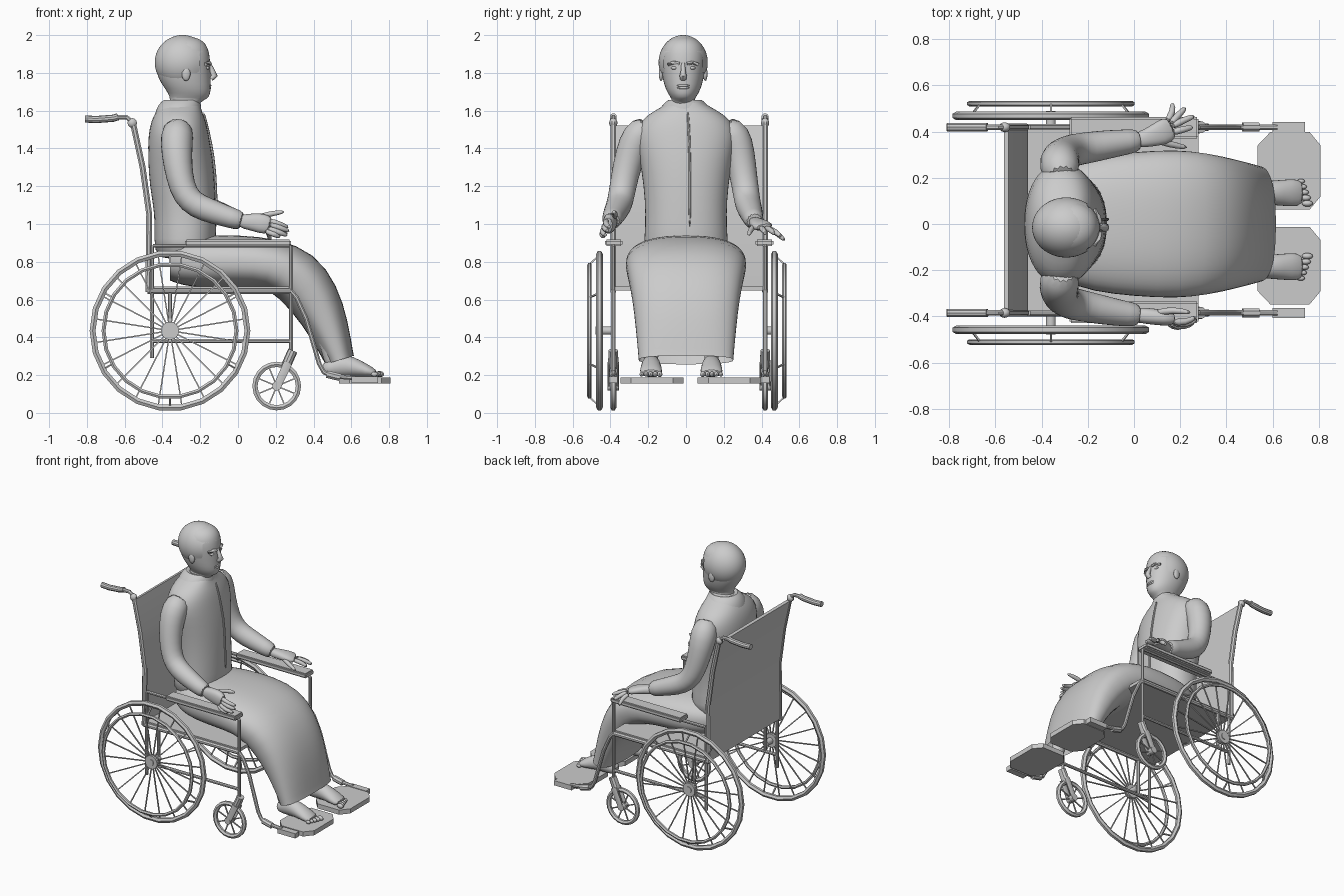
import bpy, bmesh, math
from mathutils import Vector, Matrix

CY = 0.017  # middle plane of the chair


def add_sweep(bm, path, n=8, p=2.0, axis=None, caps=True):
    """Skin rings along path points (x, y, z, half_side, half_other)."""
    pts = [Vector(q[:3]) for q in path]
    rings = []
    for i, c in enumerate(pts):
        t = axis or (pts[min(i + 1, len(pts) - 1)] - pts[max(i - 1, 0)]).normalized()
        hint = Vector((0, 1, 0)) if abs(t.y) < 0.9 else Vector((0, 0, 1))
        s = (hint - t * hint.dot(t)).normalized()
        o = t.cross(s)
        a, b = path[i][3], path[i][-1]
        ring = []
        for k in range(n):
            w = 2 * math.pi * (k + 0.5) / n
            cs, sn = math.cos(w), math.sin(w)
            u = math.copysign(abs(cs) ** (2 / p), cs) * a
            v = math.copysign(abs(sn) ** (2 / p), sn) * b
            ring.append(bm.verts.new(c + s * u + o * v))
        rings.append(ring)
    for r, q in zip(rings, rings[1:]):
        for k in range(n):
            bm.faces.new((r[k], r[(k + 1) % n], q[(k + 1) % n], q[k]))
    if caps:
        bm.faces.new(rings[0][::-1])
        bm.faces.new(rings[-1])


def add_ball(bm, c, r, seg=14):
    m = Matrix.Translation(c) @ Matrix.Diagonal((*r, 1))
    return bmesh.ops.create_uvsphere(bm, u_segments=seg, v_segments=seg // 2 + 2, radius=1, matrix=m)["verts"]


def add_box(bm, c, size):
    m = Matrix.Translation(c) @ Matrix.Diagonal((*size, 1))
    bmesh.ops.create_cube(bm, size=1, matrix=m)


def finish(name, bm, sub=0, angle=35):
    bmesh.ops.recalc_face_normals(bm, faces=bm.faces)
    me = bpy.data.meshes.new(name)
    bm.to_mesh(me)
    bm.free()
    ob = bpy.data.objects.new(name, me)
    bpy.context.collection.objects.link(ob)
    bpy.ops.object.select_all(action='DESELECT')
    ob.select_set(True)
    bpy.context.view_layer.objects.active = ob
    bpy.ops.object.shade_smooth_by_angle(angle=math.radians(angle))
    if sub:
        ob.modifiers.new("smooth", 'SUBSURF').levels = sub
        ob.modifiers["smooth"].render_levels = sub
    return ob


def sweep(name, path, n=16, p=2.0, axis=None, caps=True, sub=1):
    bm = bmesh.new()
    add_sweep(bm, path, n, p, axis, caps)
    return finish(name, bm, sub, 60)


def add_tube(bm, pts, r, n=8):
    add_sweep(bm, [(*q, r, r) for q in pts], n)


def add_ring(bm, c, R, r, seg, n=6):
    rows = []
    for i in range(seg):
        w = 2 * math.pi * i / seg
        rows.append([bm.verts.new((c[0] + math.cos(w) * (R + r * math.cos(v)), c[1] + r * math.sin(v),
                                   c[2] + math.sin(w) * (R + r * math.cos(v))))
                     for v in [2 * math.pi * (k + .5) / n for k in range(n)]])
    for i in range(seg):
        a, b = rows[i], rows[(i + 1) % seg]
        for k in range(n):
            bm.faces.new((a[k], b[k], b[(k + 1) % n], a[(k + 1) % n]))


def add_spokes(bm, c, R, count, r):
    for i in range(count):
        w = 2 * math.pi * (i + .5) / count
        add_tube(bm, [c, (c[0] + R * math.cos(w), c[1], c[2] + R * math.sin(w))], r, 4)


# Chair parts on both sides
for s in (-1, 1):
    side = "right" if s < 0 else "left"
    y = CY + s * 0.402
    # Big wheel with hand rim, spokes and hub
    wy = 0.005 + s * 0.463
    bm = bmesh.new()
    add_ring(bm, (-.36, wy, .435), .41, .018, 22)
    add_ring(bm, (-.36, wy + s * .053, .435), .352, .012, 22)
    add_spokes(bm, (-.36, wy, .435), .40, 20, .005)
    for i in range(6):  # rim brackets
        w = math.pi * (i + .5) / 3
        add_tube(bm, [(-.36 + q * math.cos(w), wy + d, .435 + q * math.sin(w)) for q, d in ((.40, 0), (.352, s * .053))], .006, 4)
    add_tube(bm, [(-.36, y, .435), (-.36, wy + s * .02, .435)], .022, 12)
    add_tube(bm, [(-.36, wy - .015, .435), (-.36, wy + .015, .435)], .048, 16)
    finish(side + "_drive_wheel", bm)
    # Caster wheel and fork
    bm = bmesh.new()
    add_ring(bm, (.205, y, .142), .115, .016, 20)
    add_spokes(bm, (.205, y, .142), .11, 8, .005)
    add_tube(bm, [(.205, y - .03, .142), (.205, y + .03, .142)], .024, 12)
    for d in (-.024, .024):
        add_sweep(bm, [(.205, y + d, .135, .006, .022), (.265, y + d, .265, .006, .025)], 8)
    add_sweep(bm, [(.25, y, .24, .03, .026), (.29, y, .33, .026, .026)], 10)
    finish(side + "_caster", bm)
    # Side frame
    bm = bmesh.new()
    add_tube(bm, [(.28, y, .32), (.28, y, .88), (.27, y, .885), (-.45, y, .885)], .011)
    add_tube(bm, [(-.455, y, .29), (-.455, y, .885)], .011)
    add_tube(bm, [(-.455, y, .38), (.28, y, .38)], .011)
    add_tube(bm, [(-.48, y, .645), (.28, y, .645)], .016)
    add_tube(bm, [(-.36, y, .38), (-.36, y, .645)], .011)
    finish(side + "_side_frame", bm)
    # Back post and push handle
    bm = bmesh.new()
    add_tube(bm, [(-.475, y, .64), (-.47, y, 1.05), (-.505, y, 1.3), (-.555, y, 1.53)], .017)
    add_ball(bm, (-.56, y, 1.535), (.026, .022, .026), 10)
    add_tube(bm, [(-.56, y, 1.54), (-.59, y, 1.565), (-.65, y, 1.565)], .013)
    add_tube(bm, [(-.635, y, 1.568), (-.66, y, 1.56), (-.75, y, 1.553), (-.81, y, 1.556)], .019, 10)
    finish(side + "_push_handle", bm)
    # Armrest pad
    bm = bmesh.new()
    add_box(bm, (0, y - s * .003, .9), (.56, .094, .034))
    bmesh.ops.bevel(bm, geom=bm.edges[:], offset=.008, segments=2, affect='EDGES')
    finish(side + "_armrest", bm)
    # Leg rest hanger
    bm = bmesh.new()
    add_tube(bm, [(.28, y, .645), (.31, y, .61), (.36, y, .50), (.43, y, .26), (.455, y, .215), (.5, y, .195), (.62, y, .185)], .013)
    add_tube(bm, [(.47, y, .205), (.54, y, .188)], .021)
    add_box(bm, (.67, y, .175), (.14, .045, .034))
    finish(side + "_leg_rest", bm)
    # Footplate with clipped corners
    bm = bmesh.new()
    fy = .025 + s * .205
    outline = [(.535, .11), (.59, .168), (.76, .168), (.808, .11), (.808, -.11), (.76, -.168), (.59, -.168), (.535, -.11)]
    f = bm.faces.new([bm.verts.new((a, fy + b, .155)) for a, b in outline])
    top = bmesh.ops.extrude_face_region(bm, geom=[f])
    bmesh.ops.translate(bm, vec=(0, 0, .033), verts=[v for v in top["geom"] if isinstance(v, bmesh.types.BMVert)])
    finish(side + "_footplate", bm, angle=20)

# Seat and back slings
bm = bmesh.new()
add_box(bm, (-.1, CY, .658), (.76, .80, .022))
finish("seat", bm)
bm = bmesh.new()
back = [(-.475, .65), (-.47, 1.05), (-.505, 1.3), (-.553, 1.52)]
add_sweep(bm, [(x, CY, z, .56, .015) for x, z in back], 4)
finish("backrest", bm)

# Lap robe
robe = [(-.36, .80, .20, .10), (-.3, .80, .25, .125), (-.18, .80, .295, .14), (0, .80, .315, .143), (.18, .79, .325, .138),
        (.31, .73, .31, .155), (.41, .60, .285, .14), (.48, .45, .268, .11), (.535, .29, .253, .08), (.538, .28, .253, .08)]
sweep("robe", [(x, 0, z, a, b) for x, z, a, b in robe], 24, 2.5, caps=False)

# Jacket body and collar
Z = Vector((0, 0, 1))
body = [(.80, -.28, .23, .16), (.92, -.28, .222, .166), (1.05, -.278, .215, .162), (1.2, -.295, .225, .175),
        (1.35, -.305, .248, .173), (1.47, -.315, .275, .162), (1.55, -.315, .24, .145), (1.6, -.312, .17, .12),
        (1.635, -.30, .10, .10), (1.66, -.285, .075, .085)]
sweep("jacket_body", [(x, 0, z, a, b) for z, x, a, b in body], 24, 2.2, Z)
collar = [(1.54, -.32, .17, .13), (1.59, -.315, .155, .125), (1.63, -.31, .12, .115), (1.665, -.295, .085, .095), (1.65, -.285, .07, .08)]
sweep("collar", [(x, -.005, z, a, b) for z, x, a, b in collar], 20, 2, Z, caps=False)
bm = bmesh.new()
add_tube(bm, [(-.185, .01, 1.6), (-.158, .015, 1.5), (-.128, .02, 1.35), (-.116, .02, 1.2), (-.112, .02, .97)], .008, 6)
finish("jacket_placket", bm, 1)

# Head and neck
head = [(1.60, -.285, .07, .075), (1.65, -.28, .068, .08), (1.66, -.262, .058, .10), (1.69, -.255, .083, .112), (1.74, -.275, .103, .132),
        (1.80, -.29, .115, .146), (1.87, -.292, .125, .147), (1.93, -.285, .115, .13), (1.97, -.28, .085, .098), (1.993, -.28, .04, .045)]
sweep("head", [(x, -.015, z, a, b) for z, x, a, b in head], 20, 2.1, Z)
bm = bmesh.new()
add_ball(bm, (-.293, -.015, 1.855), (.15, .132, .146), 28)
cut = [f for f in bm.faces for c in [f.calc_center_median()]
       if (c.x > -.2 and c.z < 1.91) or (c.x > -.26 and c.z < 1.79) or c.z < 1.735]
bmesh.ops.delete(bm, geom=cut, context='FACES')
finish("hair", bm, 1, 60)
bm = bmesh.new()
add_sweep(bm, [(-.153, -.015, 1.85, .01, .01), (-.137, -.015, 1.81, .013, .015), (-.125, -.015, 1.785, .02, .018), (-.143, -.015, 1.768, .017, .013)], 10)
for z, x in ((1.733, -.152), (1.721, -.153)):
    add_ball(bm, (x, -.015, z), (.012, .034, .008), 10)
add_ball(bm, (-.178, -.015, 1.685), (.025, .035, .02), 10)
for s in (-1, 1):
    add_ball(bm, (-.165, -.015 + s * .046, 1.826), (.014, .019, .01), 10)
    add_tube(bm, [(-.148, -.015 + s * .02, 1.848), (-.153, -.015 + s * .048, 1.855), (-.172, -.015 + s * .078, 1.845)], .01, 6)
    add_ball(bm, (-.275, -.015 + s * .117, 1.795), (.024, .012, .038), 10)
finish("face_features", bm, 0, 60)

# Sleeves
sweep("right_sleeve", [(-.31, -.19, 1.53, .07), (-.325, -.255, 1.47, .092), (-.325, -.295, 1.37, .083), (-.31, -.325, 1.25, .074), (-.28, -.342, 1.15, .072),
                       (-.22, -.355, 1.095, .07), (-.12, -.375, 1.06, .064), (-.03, -.39, 1.03, .055), (.03, -.395, 1.015, .052)], 14)
sweep("left_sleeve", [(-.31, .19, 1.53, .07), (-.325, .26, 1.47, .092), (-.32, .285, 1.37, .083), (-.3, .305, 1.25, .074), (-.265, .32, 1.15, .072),
                      (-.20, .33, 1.095, .07), (-.11, .345, 1.06, .064), (-.03, .355, 1.03, .055), (.03, .365, 1.01, .052)], 14)


# Hands: palm plus list of finger paths
def hand(name, palm, fingers):
    bm = bmesh.new()
    add_sweep(bm, palm, 12, 2.4)
    for path in fingers:
        add_sweep(bm, [(*q, r, r) for q, r in zip(path, (.018, .016, .012))], 8)
    finish(name, bm, 1, 60)


hand("left_hand", [(.0, .36, 1.01, .035, .032), (.06, .372, 1.005, .04, .03), (.12, .395, .995, .058, .027), (.17, .42, .98, .055, .02)],
     [[(.14, .44, .975), (.17, .485, .95), (.165, .525, .91)], [(.155, .43, .98), (.195, .475, .96), (.225, .505, .93)],
      [(.16, .42, .98), (.215, .45, .97), (.265, .468, .945)], [(.16, .395, .98), (.215, .41, .97), (.258, .42, .945)],
      [(.08, .37, 1.0), (.15, .345, .975), (.235, .33, .94)]])
hand("right_hand", [(.0, -.393, 1.015, .034, .036), (.06, -.398, 1.012, .036, .044), (.12, -.405, 1.005, .036, .056), (.18, -.415, .99, .028, .05)],
     [[(.16, -.42, 1.02), (.22, -.43, 1.0), (.27, -.40, .98)], [(.16, -.425, 1.0), (.225, -.44, .98), (.275, -.41, .96)],
      [(.15, -.43, .98), (.22, -.45, .955), (.265, -.42, .938)], [(.14, -.425, .965), (.195, -.455, .945), (.225, -.43, .93)],
      [(.09, -.385, 1.03), (.17, -.37, 1.055), (.25, -.385, 1.065)]])

# Bare feet, toes and shins
for side, y, s in (("left", .135, 1), ("right", -.185, -1)):
    bm = bmesh.new()
    foot = [(.45, .225, .03, .03), (.48, .235, .046, .045), (.54, .252, .05, .065), (.6, .247, .055, .056), (.68, .222, .062, .036), (.735, .207, .06, .02)]
    add_sweep(bm, [(x, y, z, a, b) for x, z, a, b in foot], 12)
    for i in range(5):
        add_ball(bm, (.75 - .007 * i, y - s * (.046 - .024 * i), .205), (.028 - .002 * i, .016 - .001 * i, .017 - .001 * i), 8)
    add_sweep(bm, [(.50, y, .24, .042, .045), (.49, y, .34, .04, .045), (.43, y, .5, .055, .06), (.38, y, .62, .06, .065)], 12)
    finish(side + "_foot", bm, 1, 60)
